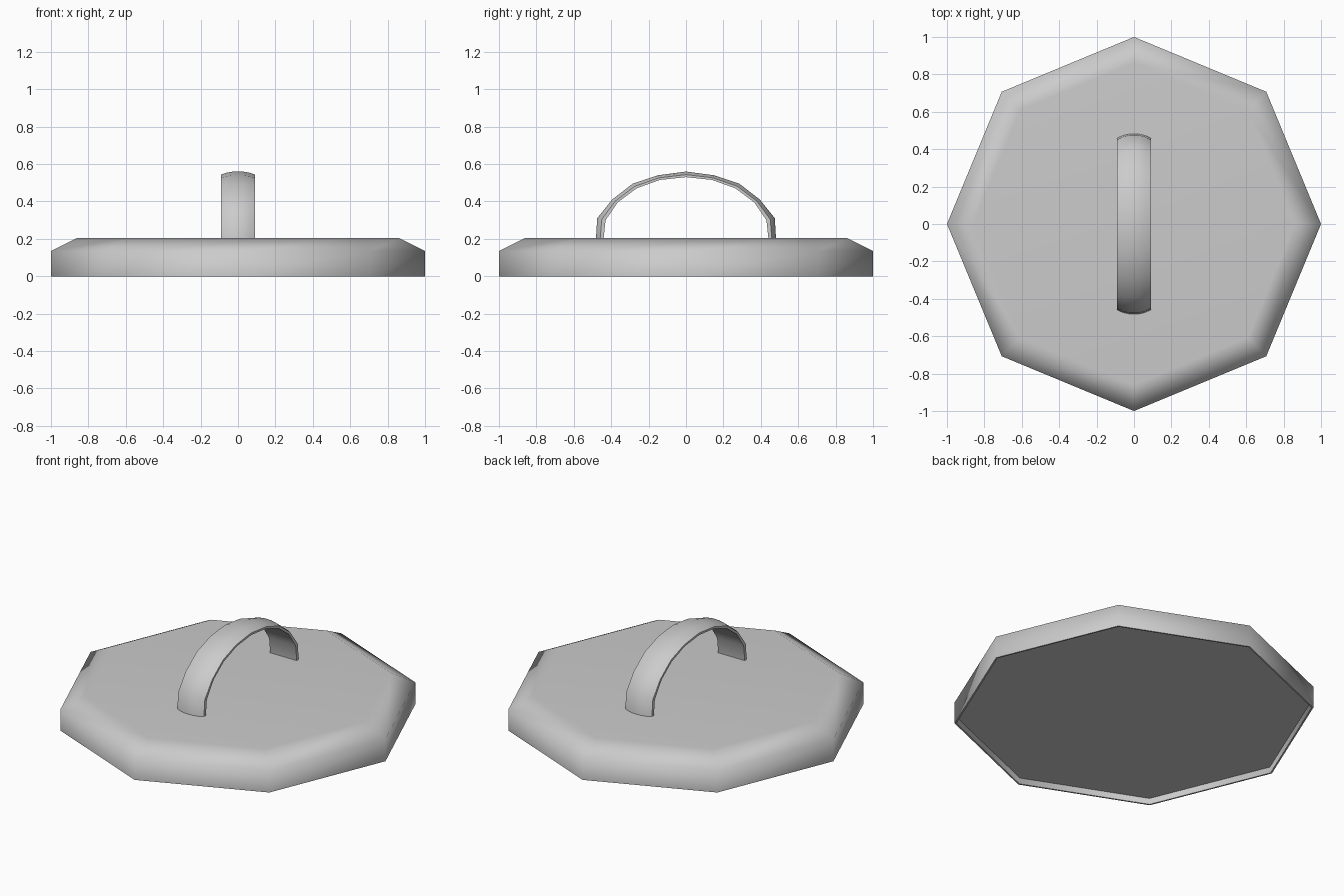
import bpy, bmesh, math

if "Cube" in bpy.data.objects:
    bpy.data.objects.remove(bpy.data.objects["Cube"])


def make_object(name, rings, closed_loop, cap_ends, angle):
    # Bridge successive vertex rings into a skin
    bm = bmesh.new()
    vs = [[bm.verts.new(p) for p in ring] for ring in rings]
    for a, b in zip(vs, vs[1:]):
        n = len(a)
        for i in range(n if closed_loop else n - 1):
            j = (i + 1) % n
            bm.faces.new((a[i], a[j], b[j], b[i]))
    if cap_ends:
        bm.faces.new(vs[0][::-1])
        bm.faces.new(vs[-1])
    bmesh.ops.recalc_face_normals(bm, faces=bm.faces[:])
    me = bpy.data.meshes.new(name)
    bm.to_mesh(me)
    bm.free()
    ob = bpy.data.objects.new(name, me)
    bpy.context.collection.objects.link(ob)
    bpy.ops.object.select_all(action='DESELECT')
    ob.select_set(True)
    bpy.context.view_layer.objects.active = ob
    bpy.ops.object.shade_smooth_by_angle(angle=math.radians(angle))
    return ob


def octagon(r, z):
    return [(r * math.cos(i * math.pi / 4), r * math.sin(i * math.pi / 4), z)
            for i in range(8)]


# Octagonal lid: shallow recess below, upright rim, sloped shoulder, flat top
profile = [(0.985, 0.035), (0.99, 0), (1, 0), (1, 0.135), (0.86, 0.205)]
lid = make_object("lid", [octagon(r, z) for r, z in profile], True, True, 70)
weighted = lid.modifiers.new("weighted_normals", 'WEIGHTED_NORMAL')
weighted.keep_sharp = True

# Arched strap handle: outer and inner paths, mirrored across y = 0
half = [((0.482, 0.19), (0.442, 0.19)), ((0.475, 0.31), (0.43, 0.30)),
        ((0.395, 0.41), (0.365, 0.395)), ((0.285, 0.495), (0.265, 0.47)),
        ((0.15, 0.54), (0.14, 0.515)), ((0, 0.56), (0, 0.53))]
path = half + [((-o[0], o[1]), (-i[0], i[1])) for o, i in half[-2::-1]]

# Strap section as (x, blend from inner to outer path): domed outside
section = [(-0.09, 0), (0.09, 0), (0.09, 0.45), (0.06, 0.8), (0.025, 1),
           (-0.025, 1), (-0.06, 0.8), (-0.09, 0.45)]
rings = [[(x, i[0] + (o[0] - i[0]) * t, i[1] + (o[1] - i[1]) * t)
          for x, t in section] for o, i in path]
make_object("handle", rings, True, True, 40)
